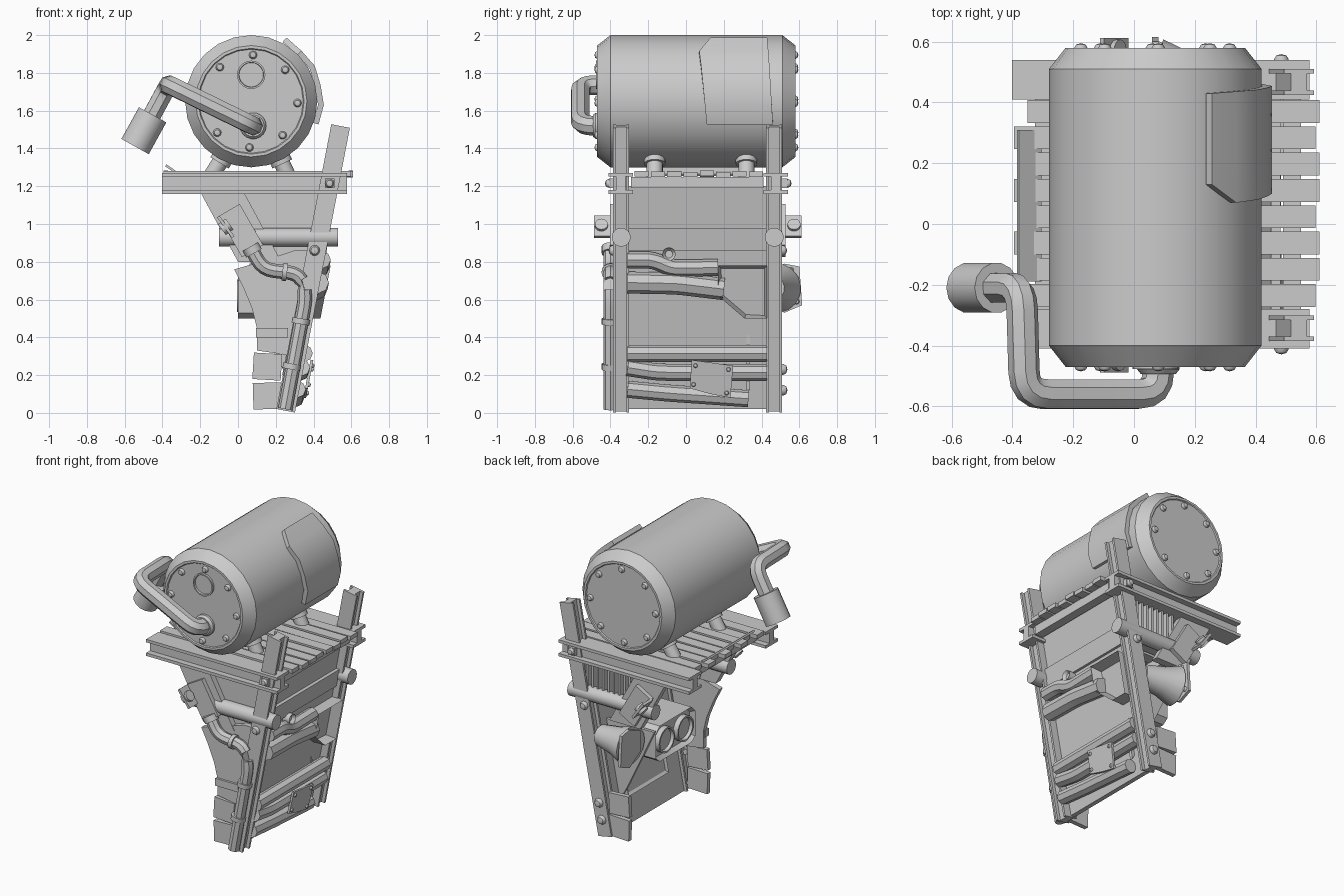
import bpy, bmesh, math
from mathutils import Vector, Matrix

cube = bpy.data.objects.get("Cube")
if cube:
    bpy.data.objects.remove(cube, do_unlink=True)

GREY = (0.6, 0.6, 0.6, 1)
metal = bpy.data.materials.new("grey_metal")
metal.use_nodes = True
metal.diffuse_color = GREY
metal.node_tree.nodes["Principled BSDF"].inputs["Base Color"].default_value = GREY

SLOPE, TILT = 0.193, math.atan(0.193)
FRONT, BACK = -0.343, 0.467          # y of the two frame sides
V = Vector


def lean(z):
    return 0.25 + SLOPE * z


def add(name, mesh):
    mesh.materials.clear()
    mesh.materials.append(metal)
    ob = bpy.data.objects.new(name, mesh)
    bpy.context.collection.objects.link(ob)
    return ob


def finish(name, bm):
    bmesh.ops.recalc_face_normals(bm, faces=bm.faces)
    mesh = bpy.data.meshes.new(name)
    bm.to_mesh(mesh)
    bm.free()
    return add(name, mesh)


def boxes(name, parts, loc=(0, 0, 0), ry=0.0):
    """Several centre/size boxes in one object, turned about y."""
    bm = bmesh.new()
    for c, s in parts:
        m = Matrix.Translation(c) @ Matrix.Diagonal((*s, 1))
        bmesh.ops.create_cube(bm, size=1, matrix=m)
    bm.transform(Matrix.Translation(loc) @ Matrix.Rotation(ry, 4, 'Y'))
    return finish(name, bm)


def box(name, loc, size, ry=0.0):
    return boxes(name, [((0, 0, 0), size)], loc, ry)


def prism(name, pts, axis, lo, hi, recess=0.0, shear=False):
    """Outline pushed along x or y; an optional recess opens the far face."""
    bm = bmesh.new()
    put = (lambda a, b: (lo, a, b)) if axis == 'x' else (lambda a, b: (a, lo, b))
    step = V((hi - lo, 0, 0)) if axis == 'x' else V((0, hi - lo, 0))
    face = bm.faces.new([bm.verts.new(put(*p)) for p in pts])
    out = bmesh.ops.extrude_face_region(bm, geom=[face])["geom"]
    bmesh.ops.translate(bm, vec=step, verts=[g for g in out if isinstance(g, bmesh.types.BMVert)])
    if recess:
        cap = [g for g in out if isinstance(g, bmesh.types.BMFace)]
        bmesh.ops.recalc_face_normals(bm, faces=bm.faces)
        bmesh.ops.inset_region(bm, faces=cap, thickness=0.022)
        bmesh.ops.translate(bm, vec=-step.normalized() * recess, verts=cap[0].verts)
    if shear:
        for v in bm.verts:
            v.co.x += lean(v.co.z)
    return finish(name, bm)


def lathe(name, prof, origin, direction, segs=16):
    """Spin (radius, distance) pairs round a direction."""
    bm = bmesh.new()
    vs = [bm.verts.new((r, 0, t)) for r, t in prof]
    es = [bm.edges.new(p) for p in zip(vs, vs[1:])]
    bmesh.ops.spin(bm, geom=vs + es, cent=(0, 0, 0), axis=(0, 0, 1), angle=math.tau, steps=segs)
    bmesh.ops.remove_doubles(bm, verts=bm.verts, dist=1e-5)
    turn = V((0, 0, 1)).rotation_difference(V(direction)).to_matrix().to_4x4()
    bm.transform(Matrix.Translation(origin) @ turn)
    return finish(name, bm)


def rod(name, a, b, r, segs=16):
    d = V(b) - V(a)
    return lathe(name, [(0, 0), (r, 0), (r, d.length), (0, d.length)], a, d, segs)


def bolt(name, loc, direction, r=0.022):
    return lathe(name, [(r, -0.005), (r, r * .3), (r * .7, r * .8), (0, r)], loc, direction, 10)


def tube(name, pts, r, bend):
    """Pipe through points with rounded corners."""
    pts = [V(p) for p in pts]
    path = [pts[0]]
    for a, b, c in zip(pts, pts[1:], pts[2:]):
        s = b + (a - b).normalized() * bend
        e = b + (c - b).normalized() * bend
        path += [s.lerp(b, t).lerp(b.lerp(e, t), t) for t in (0, .25, .5, .75, 1)]
    path.append(pts[-1])
    cu = bpy.data.curves.new(name, 'CURVE')
    cu.dimensions = '3D'
    cu.bevel_depth, cu.bevel_resolution, cu.use_fill_caps = r, 2, True
    sp = cu.splines.new('POLY')
    sp.points.add(len(path) - 1)
    for p, q in zip(sp.points, path):
        p.co = (*q, 1)
    tmp = bpy.data.objects.new("path", cu)
    bpy.context.collection.objects.link(tmp)
    mesh = bpy.data.meshes.new_from_object(tmp.evaluated_get(bpy.context.evaluated_depsgraph_get()))
    bpy.data.objects.remove(tmp, do_unlink=True)
    return add(name, mesh)


# Tank with recessed, bolted end caps
CX, CZ, R = 0.07, 1.65, 0.35
lathe("tank", [(0, -.463), (.275, -.463), (.28, -.47), (.295, -.47), (R, -.4),
               (R, .51), (.295, .58), (.28, .58), (.275, .573), (0, .573)], (CX, 0, CZ), (0, 1, 0), 24)
for i in range(8):
    a = i * math.tau / 8 + 0.04
    x, z = CX + 0.245 * math.sin(a), CZ + 0.245 * math.cos(a)
    bolt("front_cap_bolt", (x, -.463, z), (0, -1, 0))
    bolt("back_cap_bolt", (x, .573, z), (0, 1, 0))
lathe("porthole", [(0, .002), (.064, .002), (.066, .014), (.075, .014), (.075, 0)], (CX, -.463, 1.79), (0, -1, 0), 20)

# Curved repair panel on the tank
bm = bmesh.new()
rows, cols = 5, 3
grid = []
for i in range(rows + 1):
    t = i / rows
    a = math.radians(-19 + 80 * t)
    y0, y1 = 0.11 - .05 * t + (.07 if i == rows else 0), 0.46 - .03 * t
    rad = 0.377 + (.008 if i % 2 else 0)
    grid.append([bm.verts.new((CX + rad * math.cos(a), y0 + (y1 - y0) * j / cols, CZ + rad * math.sin(a)))
                 for j in range(cols + 1)])
for p, q in zip(grid, grid[1:]):
    for j in range(cols):
        bm.faces.new((p[j], q[j], q[j + 1], p[j + 1]))
bmesh.ops.recalc_face_normals(bm, faces=bm.faces)
bmesh.ops.solidify(bm, geom=bm.faces[:], thickness=0.03)
finish("tank_patch", bm)

# Exhaust pipe from the front cap
lathe("pipe_flange", [(0, .03), (.058, .03), (.07, .015), (.07, 0)], (.08, -.463, 1.52), (0, -1, 0), 18)
tube("exhaust_pipe", [(.08, -.45, 1.52), (.08, -.56, 1.52), (-.36, -.56, 1.735),
                      (-.37, -.21, 1.735), (-.47, -.21, 1.55)], .052, .075)
rod("exhaust_nozzle", (-.452, -.21, 1.578), (-.545, -.21, 1.41), .083, 14)

# Stubby tank feet
for y in (-.165, .32):
    for top, low in (((-.075, y, 1.36), (-.15, y, 1.24)), ((.215, y, 1.36), (.28, y, 1.22))):
        rod("tank_foot", top, low, .043)
        d = V(low) - V(top)
        rod("foot_collar", V(top) + d * .1, V(top) + d * .3, .057)

# Deck: two beams, slats and rails
for y in (-.345, .475):
    boxes("deck_beam", [((0, 0, .046), (.98, .13, .02)), ((0, 0, -.046), (.98, .13, .02)),
                        ((0, 0, 0), (.98, .05, .08))], (.088, y, 1.215))
    s = -1 if y < 0 else 1
    bolt("beam_bolt", (.485, y + s * .06, 1.215), (0, s, 0), .024)
    box("beam_plug", (.485, y + s * .035, 1.215), (.05, .055, .05))
for i in range(8):
    x0, x1 = (-.395 if i % 2 else -.35), .61 - .012 * (i % 3 == 1)
    box("deck_slat", ((x0 + x1) / 2, .37 - i * .0865, 1.262 + .004 * (i % 2)), (x1 - x0, .075, .028), .004 * (i % 3 - 1))
for x, w in ((-.3, .05), (.1, .05), (.52, .06)):
    box("deck_rail", (x, .06, 1.22), (w, .7, .06))
box("loose_strip", (-.345, .06, 1.285), (.09, .5, .012), .6)

# Leaning posts with an open channel towards the outside
for y in (FRONT, BACK):
    boxes("post", [((0, .035, 0), (.1, .015, 1.535)), ((0, -.035, 0), (.1, .015, 1.535)),
                   ((0, 0, 0), (.055, .06, 1.535))], (lean(.765), y, .765), TILT)
    bar = rod("cross_bar", (-.1, y, .93), (.53, y, .93), .05)
    s = -1 if y < 0 else 1
    bolt("post_bolt", (lean(.86) - .01, y + s * .04, .86), (0, s, 0), .028)
for z in (.23, .12):
    bolt("post_bolt", (lean(z), BACK + .04, z), (0, 1, 0), .03)

# Leaning outer wall between the posts
wall = lambda name, z0, z1, a, b: prism(name, [(-.31, z0), (.43, z0), (.43, z1), (-.31, z1)], 'x', a, b, 0, True)
wall("outer_wall", .02, 1.2, -.03, 0)
wall("wall_band", .86, .98, 0, .025)
wall("wall_lip", .78, .86, 0, .008)
prism("inner_panel", [(-.15, .2), (.28, .2), (.28, .42), (-.15, .42)], 'x', -.03, -.055, .012, True)

# Pipes lying on the wall
for name, r, pts in (("upper_wall_pipe", .058, ((-.31, .69), (-.05, .685), (.2, .655))),
                     ("short_wall_pipe", .045, ((-.31, .81), (-.17, .81), (-.08, .765), (.17, .77))),
                     ("lower_wall_pipe", .045, ((-.31, .315), (-.2, .315), (.43, .315))),
                     ("lower_wall_pipe", .045, ((-.31, .24), (-.15, .215), (.43, .215))),
                     ("bottom_wall_pipe", .045, ((-.31, .125), (-.1, .105), (.33, .075)))):
    tube(name, [(lean(z) + .04, y, z) for y, z in pts], r, .05)
lathe("wall_valve", [(0, .04), (.02, .04), (.035, .06), (.035, 0)], (lean(.84), -.09, .84), (1, 0, 0))

# Hooded vent and bolted cover on the wall
prism("vent_hood", [(.17, .78), (.43, .78), (.43, .5), (.31, .5), (.17, .62)], 'x', 0, .09, .07, True)
prism("cover_plate", [(.03, .28), (.25, .25), (.235, .08), (.13, .1), (.02, .13)], 'x', .08, .095, 0, True)
for y, z in ((.05, .25), (.225, .23), (.215, .105), (.04, .15)):
    bolt("cover_bolt", (lean(z) + .095, y, z), (1, 0, 0), .012)

# Side braces with bolted angle brackets, mirrored front to back
for y, s in ((FRONT, -1), (BACK, 1)):
    prism("side_brace", [(-.2, 1.17), (.03, 1.17), (.23, .8), (.0, .8)], 'y', y - .025, y + .025)
    yp = y + s * .045
    box("bracket_plate", (.015, yp, .965), (.13, .03, .25), -.52)
    box("bracket_tab", (-.065, yp + s * .05, .985), (.016, .1, .135), -.63)
    n = V((math.cos(.63), 0, math.sin(.63)))
    for side in (n, -n):
        c = V((-.065, yp + s * .06, .985))
        rod("tab_bolt", c, c + side * .025, .035, 12)
    for z in (.09, .245):
        box("stepped_foot", (.155, y + s * .015, z), (.15, .03, .14), -.03 if z < .2 else .06)

# Closed front side and curved lower gusset
prism("front_panel", [(0, 1.17), (.46, 1.17), (.4, .78), (.12, .8)], 'y', -.33, -.31)
prism("front_gusset", [(-.02, .76), (.12, .8), (.3, .86), (.39, .86), (.31, .3), (.1, .33),
                       (.1, .45), (.075, .55), (.03, .66)], 'y', -.365, -.33)
box("gusset_ledge", (.18, -.36, .425), (.17, .04, .05))

# Grille on the back side
box("grille_backing", (.26, .41, 1.06), (.36, .015, .2))
for i in range(9):
    box("grille_fin", (.09 + i * .04, .445, 1.06), (.014, .06, .2))
box("grille_sill", (.25, .45, .955), (.36, .05, .03))

# Flared duct behind the back post
prism("duct_plate", [(.4, .74), (.52, .79), (.6, .775), (.615, .57), (.52, .53), (.4, .6)], 'x', .06, .08)
lathe("duct", [(.0, 0), (.13, 0), (.095, .1), (.07, .24), (0, .24)], (.08, .48, .66), (1, -.12, 0))
for y, z in ((.555, .755), (.585, .59)):
    bolt("duct_bolt", (.08, y, z), (1, 0, 0), .016)

# Twin lamp facing the open side
prism("lamp_housing", [(-.1, .53), (-.06, .5), (.28, .5), (.32, .53), (.32, .7), (.28, .74), (-.06, .74), (-.1, .7)],
      'x', .25, .0, .03)
prism("lamp_bracket", [(.0, .72), (.36, .72), (.3, .12), (.2, .3)], 'y', .32, .34)
for y in (.01, .21):
    lathe("lamp", [(0, .02), (.068, .02), (.074, .04), (.085, .04), (.085, 0)], (.035, y, .62), (-1, 0, 0), 20)

# Thin side pipe down the front post
PY = -.4
tube("side_pipe", [(.07, PY, .87), (.13, PY, .76), (.33, PY, .735), (.36, PY, .62), (.25, PY, .02)], .038, .06)
for a, b in (((.065, .88), (.085, .845)), ((.235, .747), (.26, .744)), ((.335, .5), (.33, .47)), ((.287, .26), (.281, .23))):
    rod("pipe_clamp", (a[0], PY, a[1]), (b[0], PY, b[1]), .047)

bpy.ops.object.select_all(action='DESELECT')
for ob in bpy.context.scene.objects:
    if ob.type == 'MESH':
        ob.select_set(True)
        bpy.context.view_layer.objects.active = ob
bpy.ops.object.shade_smooth_by_angle(angle=math.radians(32))
